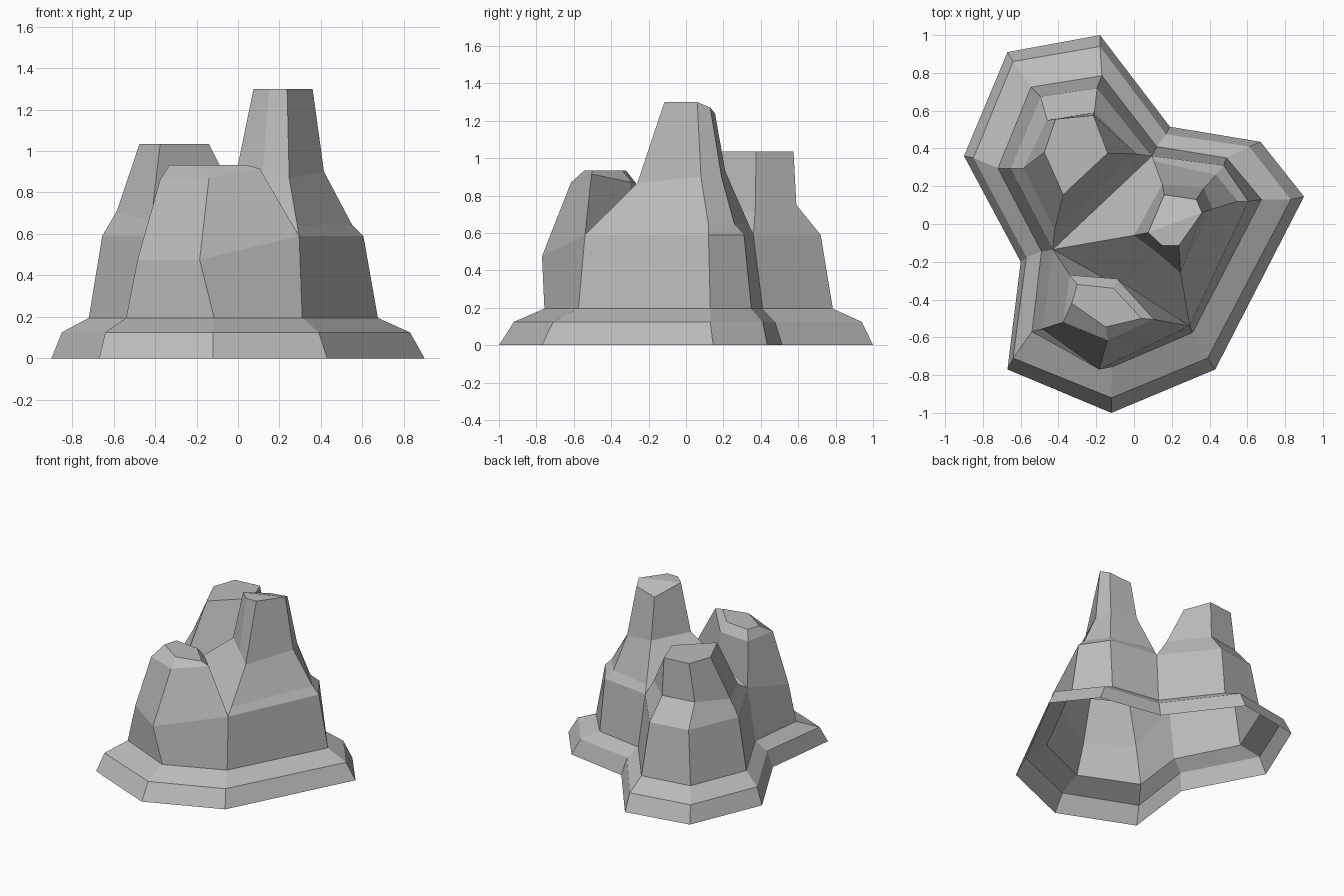
import bpy
import bmesh
from mathutils import Vector

default_cube = bpy.data.objects.get("Cube")
if default_cube:
    bpy.data.objects.remove(default_cube, do_unlink=True)

# One plain stone colour
stone = bpy.data.materials.new("stone_grey")
stone.use_nodes = True
stone_colour = (0.5, 0.5, 0.5, 1)
stone.diffuse_color = stone_colour
shader = next(n for n in stone.node_tree.nodes if n.type == "BSDF_PRINCIPLED")
shader.inputs["Base Color"].default_value = stone_colour
shader.inputs["Roughness"].default_value = 0.9


def level(height, *points):
    """A ring of corners that all share one height."""
    return [Vector((x, y, height)) for x, y in points]


def free(*points):
    """A ring of corners with individual heights."""
    return [Vector(point) for point in points]


def loft(name, rings, caps=()):
    """Skin a stack of rings with flat facets; caps index the last ring."""
    bm = bmesh.new()
    loops = [[bm.verts.new(corner) for corner in ring] for ring in rings]
    for lower, upper in zip(loops, loops[1:]):
        for i in range(len(lower)):
            j = (i + 1) % len(lower)
            bm.faces.new((lower[i], lower[j], upper[j], upper[i]))
    for cap in caps:
        bm.faces.new([loops[-1][i] for i in cap])
    mesh = bpy.data.meshes.new(name)
    bm.to_mesh(mesh)
    bm.free()
    mesh.materials.append(stone)
    rock = bpy.data.objects.new(name, mesh)
    bpy.context.collection.objects.link(rock)
    return rock


# Rings of the shared base: corners run counter-clockwise from the rear tip
ground = level(0, (-.18, 1), (-.67, .91), (-.9, .36), (-.6, -.2), (-.67, -.77),
               (-.12, -1), (.43, -.77), (.9, .145), (.67, .435), (.19, .515))
lip = level(.125, (-.18, .94), (-.64, .86), (-.85, .35), (-.57, -.175), (-.64, -.71),
            (-.12, -.92), (.39, -.71), (.83, .13), (.61, .41), (.17, .475))
foot = level(.195, (-.17, .785), (-.545, .725), (-.72, .295), (-.49, -.145), (-.54, -.57),
             (-.115, -.757), (.31, -.575), (.675, .13), (.49, .35), (.12, .41))
shoulder = free((-.195, .72, .59), (-.495, .675, .59), (-.655, .295, .59),
                (-.43, -.135, .59), (-.485, -.555, .475), (-.185, -.77, .475),
                (.295, -.54, .59), (.605, .12, .59), (.475, .31, .59), (.095, .36, .59))
loft("base_skirt", [ground, lip, foot])
loft("cliff_walls", [foot, shoulder])

# Names for the shoulder corners the three crags grow from
rear, rear_right, right, right_notch, front_right, front, front_left, left, left_rear, rear_notch = shoulder
valley = Vector((-.06, -.34, .59))

# Rear crag
loft("rear_crag", [
    [rear, rear_right, right, right_notch, rear_notch],
    free((-.21, .59, .75), (-.46, .55, .75), (-.585, .295, .71),
         (-.42, -.03, .66), (.015, .37, .72)),
    level(1.035, (-.215, .575), (-.415, .555), (-.475, .38), (-.375, .155), (-.14, .375)),
], [range(5)])

# Front crag with a bevelled top
loft("front_crag", [
    [right_notch, front_right, front, front_left, valley],
    free((-.34, -.27, .87), (-.375, -.52, .865), (-.14, -.615, .87),
         (.105, -.505, .915), (-.09, -.29, .87)),
    level(.933, (-.3, -.32), (-.33, -.42), (-.15, -.545), (.04, -.5), (-.11, -.34)),
], [range(5)])

# Tall crag: straight corners are interpolated, the outer ones flare into a ledge
tall_foot = [right_notch, valley, front_left, left, left_rear, rear_notch]
tall_waist = free((0, -.06, .935), (.12, -.15, .9), (.247, -.26, .868),
                  (.415, .08, .9), (.37, .19, .9), (.15, .21, .93))
tall_ledge = [low.lerp(high, .18) for low, high in zip(tall_foot, tall_waist)]
tall_ledge[3:5] = level(.645, (.55, .12), (.435, .26))
tall_top = free((.075, -.045, 1.3), (.15, -.115, 1.3), (.237, -.115, 1.3),
                (.36, .06, 1.3), (.33, .13, 1.27), (.16, .155, 1.24))
loft("tall_crag", [tall_foot, tall_ledge, tall_waist, tall_top],
     [(0, 1, 2, 3), (0, 3, 4, 5)])
